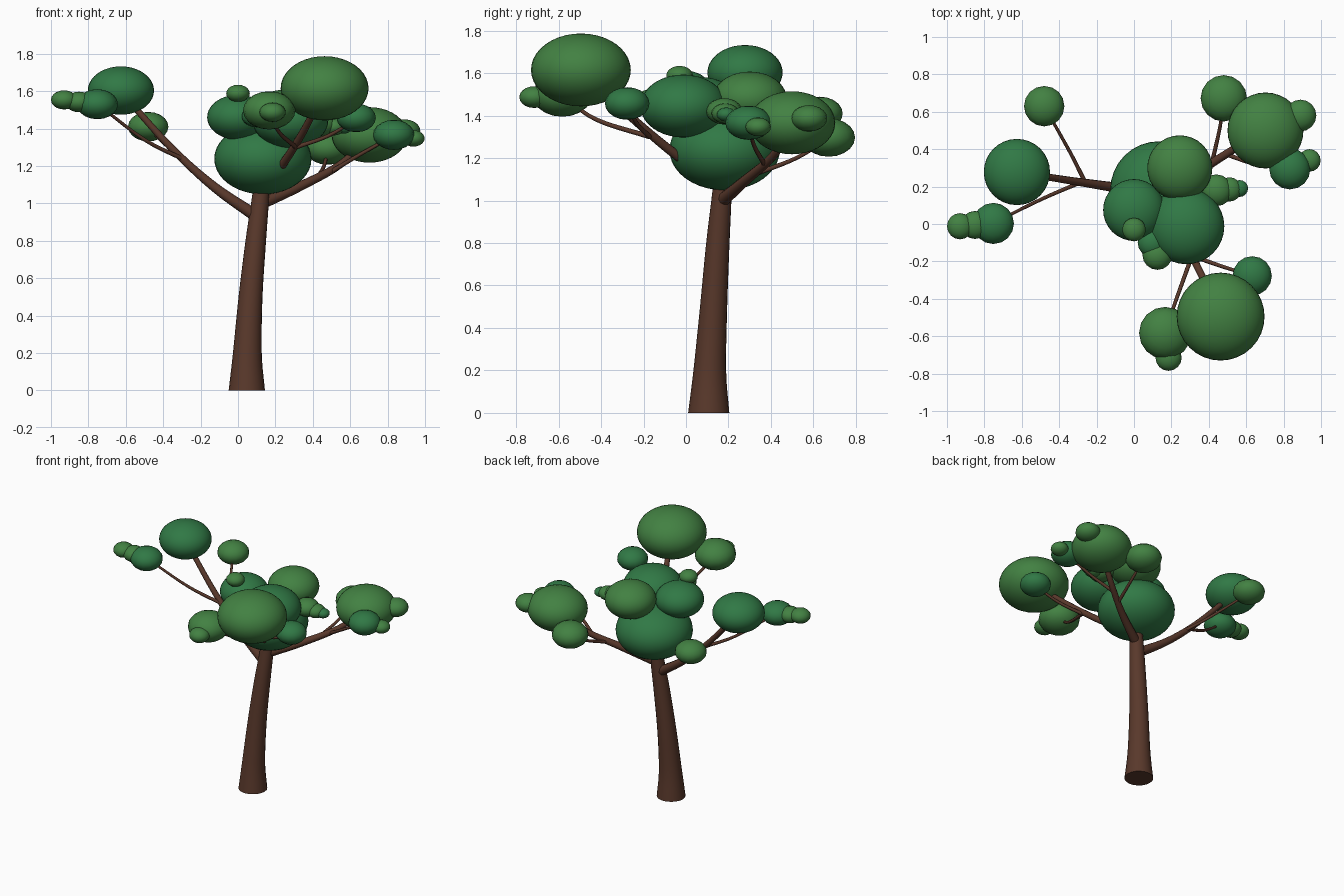
import bpy, bmesh, math
from mathutils import Vector

if "Cube" in bpy.data.objects:
    bpy.data.objects.remove(bpy.data.objects["Cube"])


def material(name, rgb):
    m = bpy.data.materials.new(name)
    m.diffuse_color = (*rgb, 1)
    m.use_nodes = True
    m.node_tree.nodes["Principled BSDF"].inputs["Base Color"].default_value = m.diffuse_color
    return m


BARK = material("bark", (0.10, 0.04, 0.024))
LEAF = material("leaf", (0.055, 0.22, 0.055))
LEAF_DARK = material("leaf_dark", (0.03, 0.19, 0.06))


def finish(name, bm, mat):
    bmesh.ops.recalc_face_normals(bm, faces=bm.faces)
    me = bpy.data.meshes.new(name)
    bm.to_mesh(me)
    bm.free()
    ob = bpy.data.objects.new(name, me)
    bpy.context.collection.objects.link(ob)
    me.materials.append(mat)
    bpy.context.view_layer.objects.active = ob
    ob.select_set(True)
    bpy.ops.object.shade_smooth_by_angle(angle=math.radians(50))
    ob.select_set(False)


def tube(name, pts, sides, steps=5, level=False):
    """Tapered round tube through (x, y, z, radius) points."""
    p = [Vector(q) for q in pts]
    p = [2 * p[0] - p[1]] + p + [2 * p[-1] - p[-2]]
    path = []
    for i in range(1, len(p) - 2):
        a, b, c, d = p[i - 1:i + 3]
        for k in range(steps):
            t = k / steps
            path.append(0.5 * (2 * b + (c - a) * t + (2 * a - 5 * b + 4 * c - d) * t * t
                               + (3 * b - a - 3 * c + d) * t ** 3))
    path.append(p[-2])
    bm = bmesh.new()
    rings = []
    for i, q in enumerate(path):
        tan = (path[min(i + 1, len(path) - 1)] - path[max(i - 1, 0)]).to_3d().normalized()
        if level:
            tan = Vector((0, 0, 1))
        u = tan.cross(Vector((0.3, 1, 0.1))).normalized()
        v = tan.cross(u)
        rings.append([bm.verts.new(q.to_3d() + q.w * (u * math.cos(w) + v * math.sin(w)))
                      for w in (2 * math.pi * k / sides for k in range(sides))])
    for r0, r1 in zip(rings, rings[1:]):
        for k in range(sides):
            j = (k + 1) % sides
            bm.faces.new((r0[k], r0[j], r1[j], r1[k]))
    bm.faces.new(rings[0])
    bm.faces.new(rings[-1])
    finish(name, bm, BARK)


def foliage(name, x, y, z, r, mat=LEAF):
    """Flattened leaf ball."""
    bm = bmesh.new()
    n = 32 if r > 0.15 else 16
    bmesh.ops.create_uvsphere(bm, u_segments=n, v_segments=n * 5 // 8, radius=r)
    bmesh.ops.scale(bm, vec=(1, 1, 0.73), verts=bm.verts)
    bmesh.ops.translate(bm, vec=(x, y, z), verts=bm.verts)
    finish(name, bm, mat)


# Trunk
tube("trunk", [(.047, .107, 0, .097), (.05, .112, .2, .077), (.067, .13, .5, .064),
               (.095, .15, .8, .055), (.122, .17, 1.05, .045), (.13, .175, 1.2, .035)],
     20, level=True)

# Main branches
tube("left_branch", [(.1, .165, .93, .034), (-.13, .2, 1.09, .026),
                     (-.36, .235, 1.3, .02), (-.62, .277, 1.59, .017)], 10)
tube("right_branch", [(.125, .17, 1.0, .033), (.34, .28, 1.095, .025),
                      (.55, .41, 1.21, .02), (.7, .5, 1.36, .016)], 10)
tube("front_branch", [(.14, .16, 1.08, .026), (.24, -.04, 1.21, .023),
                      (.35, -.25, 1.385, .02), (.46, -.48, 1.6, .016)], 10)

# Twigs
twigs = [
    [(-.26, .22, 1.21, .012), (-.34, .38, 1.27, .01), (-.48, .63, 1.4, .008)],
    [(-.28, .225, 1.23, .012), (-.5, .13, 1.34, .01), (-.75, .005, 1.53, .008)],
    [(.42, .34, 1.13, .012), (.46, .52, 1.2, .01), (.48, .67, 1.29, .008)],
    [(.5, .37, 1.17, .012), (.65, .32, 1.26, .01), (.83, .295, 1.36, .008)],
    [(.31, -.17, 1.3, .012), (.22, -.42, 1.38, .01), (.165, -.58, 1.49, .008)],
    [(.31, -.17, 1.3, .012), (.48, -.23, 1.36, .01), (.635, -.277, 1.45, .008)],
]
for i, t in enumerate(twigs):
    tube(f"twig_{i + 1}", t, 8)

# Central crown
foliage("crown_base", .133, .182, 1.238, .26, LEAF_DARK)
foliage("crown_front", .28, -.012, 1.445, .203, LEAF_DARK)
foliage("crown_back", .245, .3, 1.48, .174)
foliage("crown_left", 0, .075, 1.46, .165, LEAF_DARK)

# Large balls at the branch ends
foliage("front_foliage", .463, -.495, 1.615, .235)
foliage("right_foliage", .703, .5, 1.366, .203)
foliage("left_foliage", -.626, .278, 1.603, .177, LEAF_DARK)

# Small leaf clusters: x, y, z, radius
clusters = [
    (.167, -.583, 1.497, .14), (.185, -.715, 1.487, .07), (.632, -.277, 1.457, .105),
    (0, -.03, 1.588, .063), (.125, -.165, 1.465, .08), (.1, -.1, 1.465, .08),
    (.44, .18, 1.42, .085), (.51, .185, 1.41, .065), (.565, .19, 1.405, .045),
    (.48, .672, 1.297, .124), (.89, .58, 1.387, .085), (.833, .295, 1.366, .11),
    (.938, .34, 1.347, .06), (-.48, .63, 1.41, .108), (-.752, .003, 1.53, .11),
    (-.85, -.005, 1.542, .075), (-.93, -.012, 1.553, .07),
]
for i, c in enumerate(clusters):
    foliage(f"leaf_cluster_{i + 1}", *c, mat=LEAF_DARK if i % 3 == 2 else LEAF)
